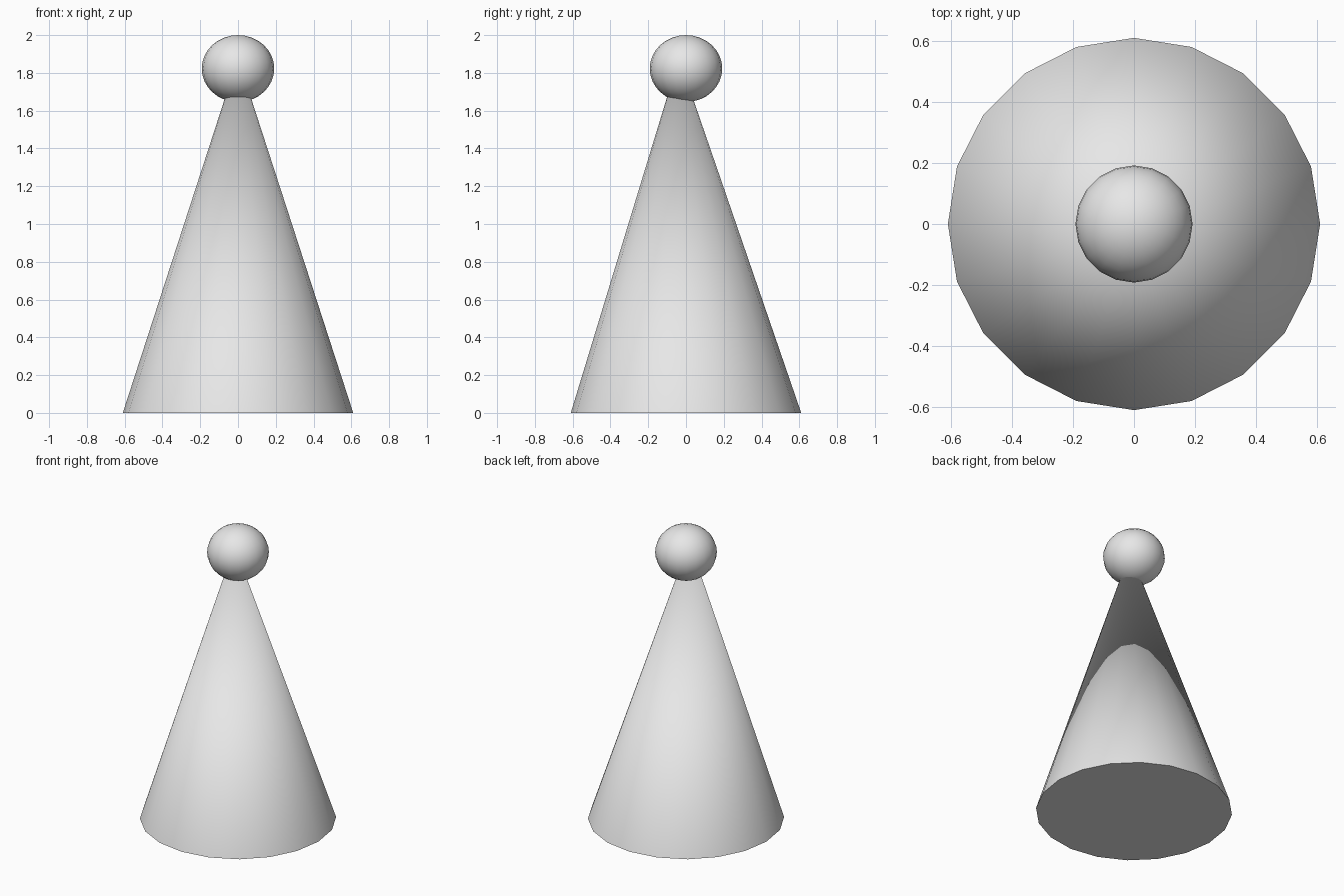
import bpy
import bmesh
import math

cube = bpy.data.objects.get("Cube")
if cube:
    bpy.data.objects.remove(cube, do_unlink=True)

SIDES = 20

grey = bpy.data.materials.new("light grey")
grey.use_nodes = True
colour = (0.8, 0.8, 0.8, 1)
grey.diffuse_color = colour
grey.node_tree.nodes["Principled BSDF"].inputs["Base Color"].default_value = colour


def finish(obj, name):
    """Name the part, give it its colour and smooth it, keeping sharp rims."""
    obj.name = obj.data.name = name
    obj.data.materials.append(grey)
    bpy.ops.object.shade_smooth_by_angle(angle=math.radians(40))


# Cone body: closed base, tip leaning slightly to the front
height, lean = 1.88, -0.037
bpy.ops.mesh.primitive_cone_add(vertices=SIDES, radius1=0.61, radius2=0,
                                depth=height, location=(0, 0, height / 2))
body = bpy.context.object
bpy.ops.object.transform_apply(location=True)
bm = bmesh.new()
bm.from_mesh(body.data)
for v in bm.verts:
    v.co.y += lean * v.co.z / height
bm.to_mesh(body.data)
bm.free()
finish(body, "cone_body")

# Slightly flattened ball on the tip
bpy.ops.mesh.primitive_uv_sphere_add(segments=SIDES, ring_count=16, radius=1,
                                     location=(0, 0, 1.823))
ball = bpy.context.object
ball.scale = (0.192, 0.192, 0.177)
bpy.ops.object.transform_apply(location=False, scale=True)
finish(ball, "top_ball")
